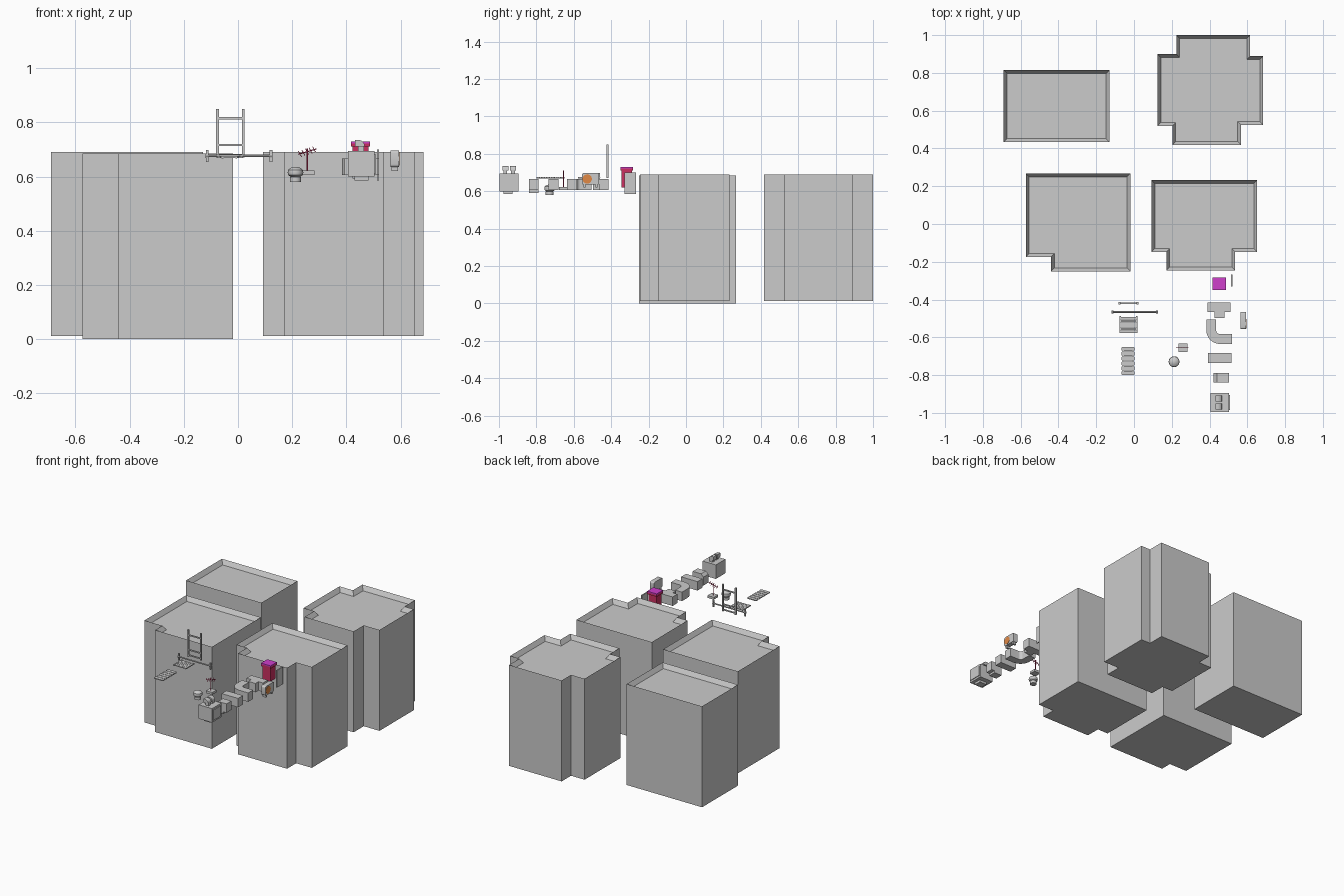
import bpy, bmesh, math
from mathutils import Vector

if "Cube" in bpy.data.objects:
    bpy.data.objects.remove(bpy.data.objects["Cube"])


def material(name, rgb):
    m = bpy.data.materials.new(name)
    m.diffuse_color = (*rgb, 1)
    m.use_nodes = True
    m.node_tree.nodes["Principled BSDF"].inputs["Base Color"].default_value = m.diffuse_color
    return m


MAGENTA = material("magenta", (0.62, 0.05, 0.6))
CRIMSON = material("crimson", (0.6, 0.03, 0.12))
ORANGE = material("orange", (0.75, 0.25, 0.06))


def finish(name, bm, mat=None):
    bmesh.ops.recalc_face_normals(bm, faces=bm.faces)
    me = bpy.data.meshes.new(name)
    bm.to_mesh(me)
    bm.free()
    ob = bpy.data.objects.new(name, me)
    bpy.context.collection.objects.link(ob)
    if mat:
        me.materials.append(mat)
    return ob


def prism(name, outline, lo, hi, axis="Z", mat=None, parapet=None):
    """Extrude an outline along an axis, optionally sinking the top inside a rim."""
    def place(a, b, h):
        return {"Z": (a, b, h), "Y": (a, h, b), "X": (h, a, b)}[axis]
    bm = bmesh.new()
    base = bm.faces.new([bm.verts.new(place(a, b, lo)) for a, b in outline])
    ext = bmesh.ops.extrude_face_region(bm, geom=[base], use_keep_orig=True)["geom"]
    step = Vector(place(0, 0, hi - lo))
    bmesh.ops.translate(bm, vec=step, verts=[v for v in ext if isinstance(v, bmesh.types.BMVert)])
    bmesh.ops.recalc_face_normals(bm, faces=bm.faces)
    if parapet:
        width, depth = parapet
        top = max(bm.faces, key=lambda f: f.calc_center_median().z)
        bmesh.ops.inset_region(bm, faces=[top], thickness=width, use_even_offset=True)
        bmesh.ops.translate(bm, vec=(0, 0, -depth), verts=top.verts[:])
    return finish(name, bm, mat)


def box(name, x0, x1, y0, y1, z0, z1, mat=None):
    return prism(name, [(x0, y0), (x1, y0), (x1, y1), (x0, y1)], z0, z1, mat=mat)


def rod(name, p, q, r, mat=None, sides=8):
    p, q = Vector(p), Vector(q)
    bm = bmesh.new()
    bmesh.ops.create_cone(bm, cap_ends=True, segments=sides, radius1=r, radius2=r, depth=(q - p).length)
    rot = Vector((0, 0, 1)).rotation_difference(q - p).to_matrix()
    for v in bm.verts:
        v.co = rot @ v.co + (p + q) / 2
    return finish(name, bm, mat)


def lathe(name, profile, cx, cy, sides):
    bm = bmesh.new()
    rings = [[bm.verts.new((cx + r * math.cos(2 * math.pi * i / sides),
                            cy + r * math.sin(2 * math.pi * i / sides), z)) for i in range(sides)]
             for r, z in profile]
    for a, b in zip(rings, rings[1:]):
        for i in range(sides):
            j = (i + 1) % sides
            bm.faces.new((a[i], a[j], b[j], b[i]))
    bm.faces.new(rings[0])
    bm.faces.new(rings[-1])
    return finish(name, bm)


def arc(cx, cy, r, a0, a1, n):
    return [(cx + r * math.cos(math.radians(a0 + (a1 - a0) * i / n)),
             cy + r * math.sin(math.radians(a0 + (a1 - a0) * i / n))) for i in range(n + 1)]


# Four hollow-topped buildings
RIM = (0.018, 0.03)
prism("building_back_left", [(-.69, .434), (-.13, .434), (-.13, .815), (-.69, .815)], .012, .69, parapet=RIM)
prism("building_back_right", [(.203, .418), (.567, .418), (.567, .525), (.684, .525), (.684, .889),
      (.615, .889), (.615, 1), (.224, 1), (.224, .9), (.124, .9), (.124, .519), (.203, .519)],
      .012, .69, parapet=RIM)
prism("building_front_left", [(-.44, -.251), (-.018, -.251), (-.018, .268), (-.573, .268),
      (-.573, -.175), (-.44, -.175)], 0, .685, parapet=RIM)
prism("building_front_right", [(.171, -.245), (.536, -.245), (.536, -.148), (.652, -.148),
      (.652, .232), (.092, .232), (.092, -.148), (.171, -.148)], .012, .69, parapet=RIM)

# Roof access cabin with coloured cap
box("cabin_body", .423, .481, -.344, -.29, .62, .71, CRIMSON)
box("cabin_rim", .416, .487, -.35, -.283, .71, .722, CRIMSON)
box("cabin_top", .416, .487, -.35, -.283, .722, .73, MAGENTA)
box("door_panel", .513, .521, -.33, -.268, .585, .70)

# Duct set: tee, elbow, straight, end box
Z0, Z1 = .606, .666
prism("duct_tee", [(.39, -.415), (.39, -.466), (.425, -.466), (.425, -.498), (.478, -.498),
      (.478, -.466), (.512, -.466), (.512, -.415)], Z0, Z1)
prism("duct_elbow", [(.383, -.505)] + arc(.455, -.563, .072, 180, 270, 8) + [(.52, -.635), (.52, -.583)]
      + arc(.455, -.563, .02, 270, 180, 8) + [(.435, -.505)], Z0, Z1)
box("duct_straight", .393, .515, -.735, -.683, Z0, Z1)
prism("duct_end", [(.422, .592), (.478, .592), (.478, Z0), (.502, Z0), (.502, Z1), (.44, Z1), (.422, .648)],
      -.84, -.788, "Y")

# Cooling unit with two hooded vents
box("cooling_unit", .405, .504, -.996, -.895, .6, .694)
box("cooling_unit_base", .43, .482, -.975, -.927, .585, .6)
box("cooling_unit_side_panel", .504, .509, -.985, -.905, .612, .682)
for y in (-.966, -.925):
    box("vent_neck", .443, .465, y - .01, y + .01, .69, .715)
    prism("vent_hood", [(.467, .71)] + arc(.445, .713, .022, 0, 90, 4) + [(.431, .735), (.431, .71)],
          y - .016, y + .016, "Y")

# Turbine vent
turbine = lathe("turbine_vent", [(.021, .58), (.021, .598), (.016, .598), (.026, .605), (.029, .615),
                (.027, .625), (.018, .632), (.006, .636)], .212, -.729, 16)

# Aerial on a small base
box("aerial_base", .236, .283, -.678, -.632, .606, .622)
rod("aerial_pole", (.256, -.655, .62), (.256, -.655, .704), .0025, CRIMSON)
boom0, boom1 = Vector((.223, -.655, .682)), Vector((.289, -.655, .702))
rod("aerial_boom", boom0, boom1, .002, CRIMSON)
for i in range(5):
    c = boom0.lerp(boom1, .08 + i * .2)
    d = Vector((-.006, 0, .011))
    rod("aerial_element", c - d, c + d, .0015, CRIMSON, 6)

# Rounded outdoor fan unit
ycen, zlo, zhi, r = -.511, .635, .697, .01
corners = []
for cy, cz, a in ((-.465 - r, zhi - r, 0), (-.557 + r, zhi - r, 90), (-.557 + r, zlo + r, 180), (-.465 - r, zlo + r, 270)):
    corners += arc(cy, cz, r, a, a + 90, 4)
prism("fan_unit", corners, .563, .594, "X")
rod("fan_disc", (.59, -.528, .666), (.596, -.528, .666), .025, ORANGE, 20)
for y in (-.548, -.485):
    box("fan_unit_foot", .567, .59, y, y + .012, .62, .637)

# Ladder
for x in (-.076, .019):
    box("ladder_rail", x - .005, x + .005, -.425, -.414, .67, .85)
for z in (.68, .716, .815):
    box("ladder_rung", -.074, .017, -.423, -.416, z - .004, z + .004)

# Handrail with end plates
rod("handrail", (-.112, -.466, .676), (.117, -.466, .676), .0045)
for x in (-.113, .122):
    rod("handrail_plate", (x - .006, -.466, .676), (x + .004, -.466, .676), .008)
    box("handrail_post", x - .005, x + .005, -.471, -.461, .653, .698)

# Slatted landing
for x in (-.073, .014):
    box("landing_side", x - .004, x + .004, -.578, -.488, .668, .675)
for i in range(6):
    y = -.576 + i * .014
    box("landing_slat", -.07, .011, y, y + .0125, .669, .674)

# Stair flight laid flat
for i in range(6):
    y = -.8 + i * .0255
    prism("stair_tread", [(-.066, y + .004), (-.062, y), (-.001, y), (.003, y + .004),
          (.003, y + .018), (-.001, y + .022), (-.062, y + .022), (-.066, y + .018)], .669, .675)
for x in (-.06, -.009):
    box("stair_stringer", x, x + .006, -.798, -.652, .667, .672)

for ob in bpy.data.objects:
    if ob.name.startswith(("duct_elbow", "turbine", "fan", "hand", "aerial")):
        bpy.context.view_layer.objects.active = ob
        bpy.ops.object.select_all(action="DESELECT")
        ob.select_set(True)
        bpy.ops.object.shade_smooth_by_angle()
